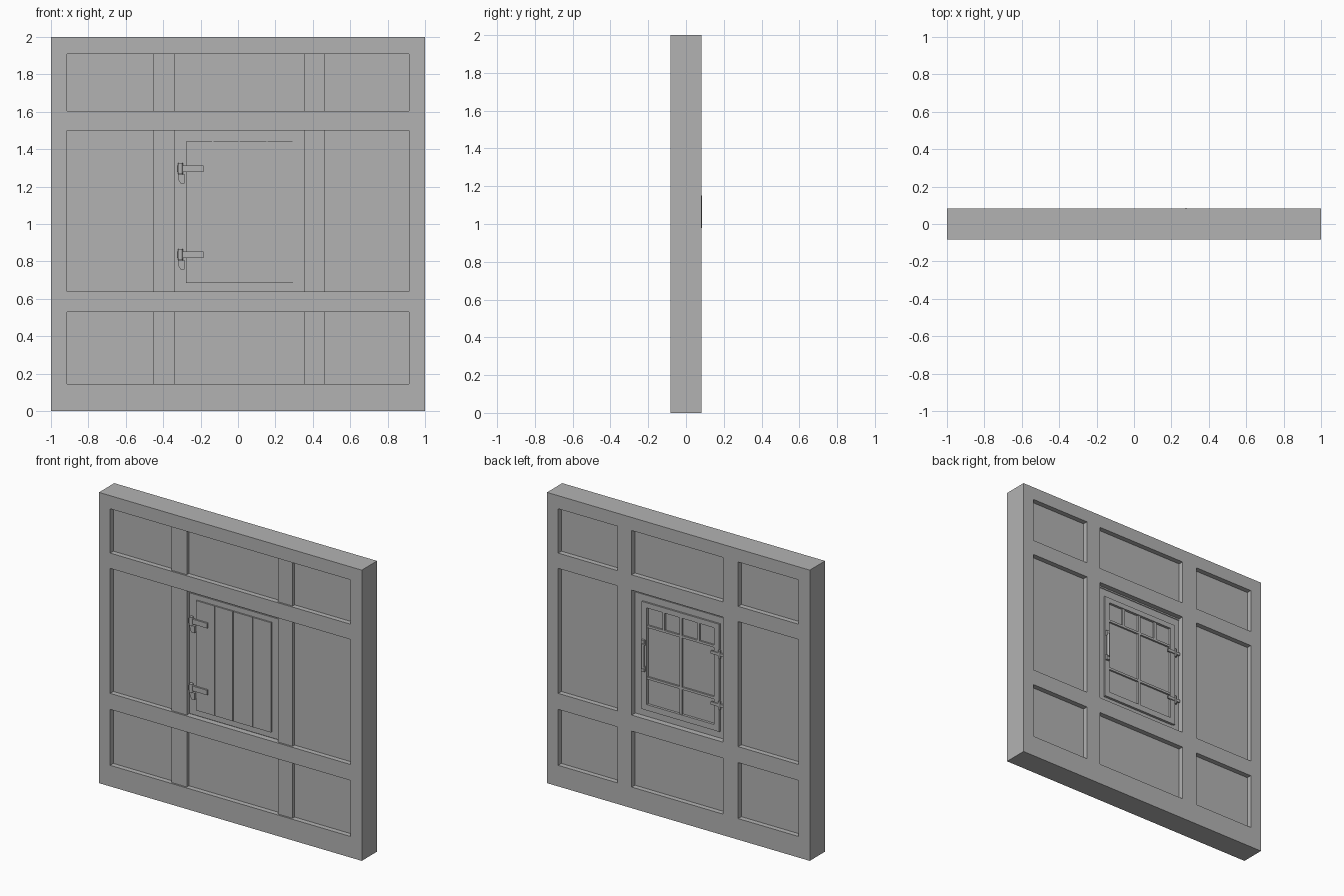
import bpy
import bmesh

if "Cube" in bpy.data.objects:
    bpy.data.objects.remove(bpy.data.objects["Cube"], do_unlink=True)

grey = bpy.data.materials.new("plain_grey")
grey.use_nodes = True
grey.diffuse_color = (0.45, 0.45, 0.45, 1)
grey.node_tree.nodes["Principled BSDF"].inputs["Base Color"].default_value = (0.45, 0.45, 0.45, 1)


def prism(name, outline, y0, y1):
    """Extrude an (x, z) outline from y0 to y1."""
    bm = bmesh.new()
    face = bm.faces.new([bm.verts.new((x, y0, z)) for x, z in outline])
    ext = bmesh.ops.extrude_face_region(bm, geom=[face])["geom"]
    moved = [v for v in ext if isinstance(v, bmesh.types.BMVert)]
    bmesh.ops.translate(bm, verts=moved, vec=(0, y1 - y0, 0))
    bmesh.ops.recalc_face_normals(bm, faces=bm.faces)
    mesh = bpy.data.meshes.new(name)
    bm.to_mesh(mesh)
    bm.free()
    mesh.materials.append(grey)
    ob = bpy.data.objects.new(name, mesh)
    bpy.context.collection.objects.link(ob)
    return ob


def box(name, x0, x1, z0, z1, y0, y1):
    return prism(name, [(x0, z0), (x1, z0), (x1, z1), (x0, z1)], y0, y1)


def cylinder(name, radius, z0, z1, x, y):
    bpy.ops.mesh.primitive_cylinder_add(vertices=12, radius=radius, depth=z1 - z0,
                                        location=(x, y, (z0 + z1) / 2))
    ob = bpy.context.object
    ob.name = name
    ob.data.materials.append(grey)
    bpy.ops.object.shade_smooth_by_angle()


D = 0.083           # half thickness of the wall
P = 0.048           # half thickness of the infill
LEFT, RIGHT = (0.355, 0.465), (-0.455, -0.34)
LOW, HIGH = (0.53, 0.64), (1.5, 1.605)

# Outer timber frame
box("left_jamb", 0.915, 1, 0, 2, -D, D)
box("right_jamb", -1, -0.915, 0, 2, -D, D)
box("head_beam", -0.915, 0.915, 1.91, 2, -D, D)
box("sill_beam", -0.915, 0.915, 0, 0.145, -D, D)

# Infill around the window opening
box("infill_left", 0.36, 0.915, 0.145, 1.91, -P, P)
box("infill_right", -0.915, -0.36, 0.145, 1.91, -P, P)
box("infill_top", -0.36, 0.36, 1.49, 1.91, -P, P)
box("infill_bottom", -0.36, 0.36, 0.145, 0.64, -P, P)

# Rails run through on the front, posts run through on the back
for side, (z0, z1) in (("lower", LOW), ("upper", HIGH)):
    box(side + "_front_rail", -0.915, 0.915, z0, z1, -D, 0)
    for i, (x0, x1) in enumerate(((-0.915, -0.455), (-0.34, 0.355), (0.465, 0.915))):
        box(f"{side}_back_rail_{i + 1}", x0, x1, z0, z1, 0, D)
for side, (x0, x1) in (("left", LEFT), ("right", RIGHT)):
    box(side + "_back_post", x0, x1, 0.145, 1.91, 0, D)
    for i, (z0, z1) in enumerate(((0.145, 0.53), (0.64, 1.5), (1.605, 1.91))):
        box(f"{side}_front_post_{i + 1}", x0, x1, z0, z1, -0.071, 0)

# Mitred window casing
x0, x1, z0, z1 = -0.335, 0.355, 0.645, 1.475
outer = [(x0, z0), (x1, z0), (x1, z1), (x0, z1)]
inner = [(-0.28, 0.685), (0.295, 0.685), (0.295, 1.41), (-0.28, 1.41)]
for i, side in enumerate(("bottom", "left", "top", "right")):
    j = (i + 1) % 4
    prism("casing_" + side, [outer[i], outer[j], inner[j], inner[i]], -0.05, P)
box("casing_backing", -0.345, 0.36, 0.635, 1.505, -0.043, 0.043)

# Planked shutter on the front
seams = [-0.28, -0.135, 0.005, 0.155, 0.295]
for i in range(4):
    box(f"shutter_plank_{i + 1}", seams[i] + 0.003, seams[i + 1] - 0.003, 0.685, 1.44, -0.06, 0)
box("shutter_backing", -0.278, 0.293, 0.687, 1.438, -0.054, 0)

# Shutter hinges with strap, knuckle and hook
for side, z in (("lower", 0.835), ("upper", 1.295)):
    box(side + "_strap", -0.325, -0.185, z - 0.017, z + 0.017, -0.072, -0.058)
    cylinder(side + "_knuckle", 0.013, z - 0.028, z + 0.03, -0.308, -0.069)
    prism(side + "_hook", [(-0.322, z - 0.03), (-0.318, z - 0.06), (-0.305, z - 0.08),
                           (-0.285, z - 0.078), (-0.282, z - 0.03)], -0.068, -0.045)

# Window sash on the back
box("sash_left_stile", 0.257, 0.295, 0.69, 1.43, 0, 0.06)
box("sash_right_stile", -0.295, -0.257, 0.69, 1.43, 0, 0.06)
box("sash_top", -0.257, 0.257, 1.395, 1.43, 0, 0.06)
box("sash_bottom", -0.257, 0.257, 0.69, 0.73, 0, 0.06)

# Glazing bars: four small panes over two columns
for i, z in enumerate((0.91, 1.265)):
    box(f"cross_bar_{i + 1}", -0.257, 0.257, z - 0.008, z + 0.008, 0, 0.055)
box("centre_bar", -0.009, 0.009, 0.73, 1.395, 0, 0.056)
for i, x in enumerate((-0.133, 0.133)):
    box(f"small_bar_{i + 1}", x - 0.009, x + 0.009, 1.265, 1.395, 0, 0.055)

# Sash hinges and handle
for side, z in (("lower", 0.875), ("upper", 1.225)):
    box(side + "_sash_hinge", -0.33, -0.235, z - 0.01, z + 0.01, 0.055, 0.067)
    cylinder(side + "_sash_pin", 0.009, z - 0.028, z + 0.028, -0.298, 0.062)
cylinder("handle_grip", 0.011, 0.98, 1.15, 0.278, 0.074)
for i, z in enumerate((0.975, 1.155)):
    box(f"handle_foot_{i + 1}", 0.265, 0.291, z - 0.018, z + 0.018, 0.055, 0.076)
